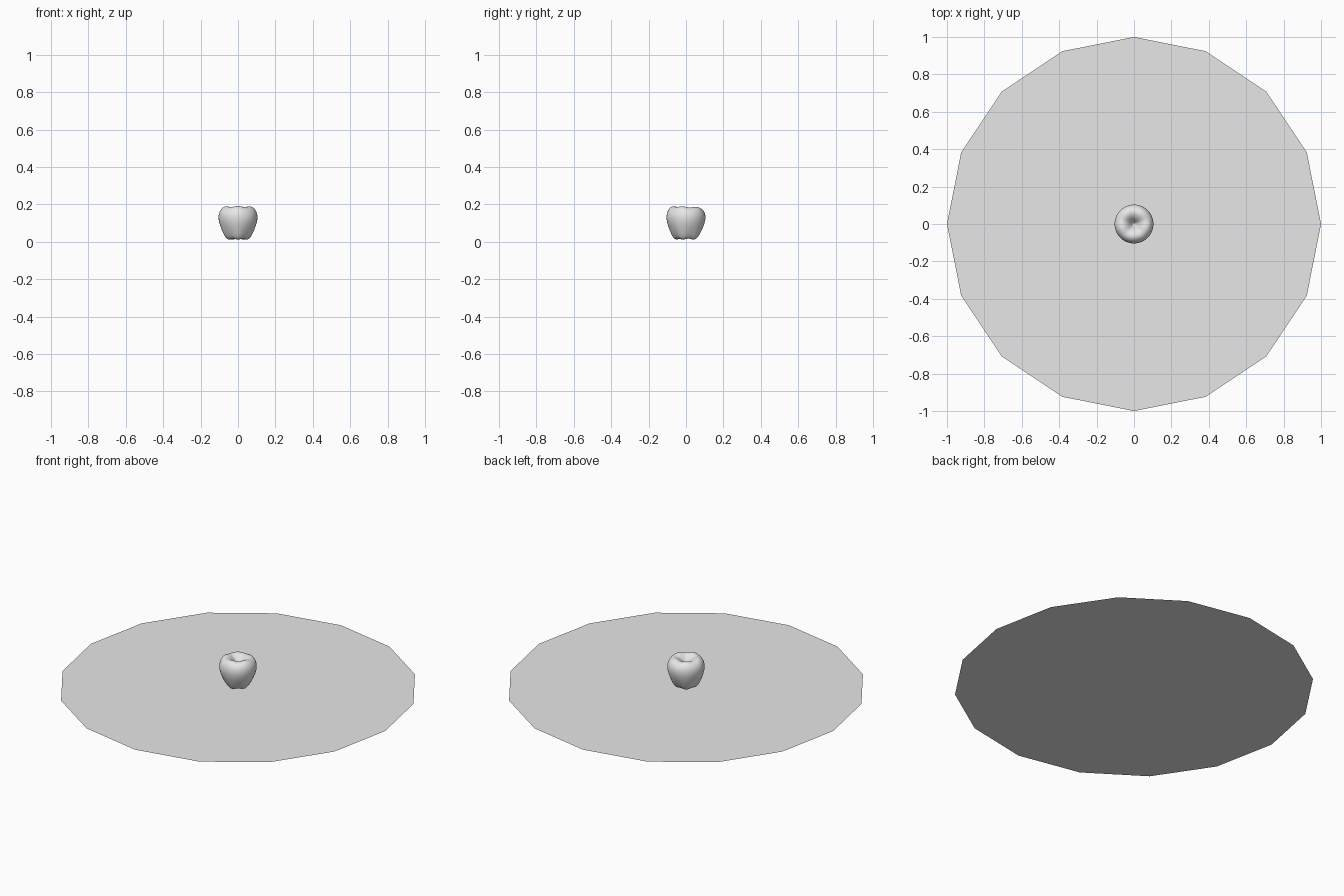
import bpy, bmesh, math

if "Cube" in bpy.data.objects:
    bpy.data.objects.remove(bpy.data.objects["Cube"])


def material(name, rgb):
    m = bpy.data.materials.new(name)
    m.diffuse_color = (*rgb, 1)
    m.use_nodes = True
    m.node_tree.nodes["Principled BSDF"].inputs["Base Color"].default_value = m.diffuse_color
    return m


def add_object(name, bm, mat):
    bmesh.ops.recalc_face_normals(bm, faces=bm.faces)
    me = bpy.data.meshes.new(name)
    bm.to_mesh(me)
    bm.free()
    me.materials.append(mat)
    ob = bpy.data.objects.new(name, me)
    bpy.context.collection.objects.link(ob)
    return ob


grey = material("light grey", (0.8, 0.8, 0.8))

# Ground disc: flat 16-sided sheet
bm = bmesh.new()
bmesh.ops.create_circle(bm, cap_ends=True, segments=16, radius=1)
disc = add_object("ground_disc", bm, grey)
for p in disc.data.polygons:
    if p.normal.z < 0:
        p.flip()

# Apple: lathed profile (radius, height) with soft lobes at base and crown
profile = [(0.018, 0.030), (0.036, 0.016), (0.053, 0.012), (0.068, 0.024),
           (0.082, 0.052), (0.097, 0.086), (0.105, 0.118), (0.105, 0.143),
           (0.098, 0.166), (0.083, 0.183), (0.062, 0.189), (0.040, 0.179),
           (0.021, 0.159), (0.008, 0.135)]
SEG = 30
bm = bmesh.new()
rings = []
for r, z in profile:
    ring = []
    base = max(0, 1 - z / 0.10)            # lobe strength near the base
    crown = max(0, (z - 0.15) / 0.04)      # lobe strength near the crown
    for i in range(SEG):
        a = 2 * math.pi * i / SEG
        lobe = math.cos(5 * (a + math.pi / 2))
        rr = r * (1 + 0.05 * base * lobe + 0.01 * crown * lobe)
        zz = z - 0.003 * base * lobe + crown * (0.003 * lobe - 0.002 * math.sin(a))
        ring.append(bm.verts.new((rr * math.cos(a), rr * math.sin(a), zz)))
    rings.append(ring)
for lo, hi in zip(rings, rings[1:]):
    for i in range(SEG):
        j = (i + 1) % SEG
        bm.faces.new((lo[i], lo[j], hi[j], hi[i]))
for ring, z in ((rings[0], 0.036), (rings[-1], 0.130)):
    tip = bm.verts.new((0, 0, z))
    for i in range(SEG):
        bm.faces.new((ring[i], ring[(i + 1) % SEG], tip))
apple = add_object("apple", bm, grey)
apple.data.shade_smooth()
sub = apple.modifiers.new("smooth", 'SUBSURF')
sub.levels = sub.render_levels = 1
